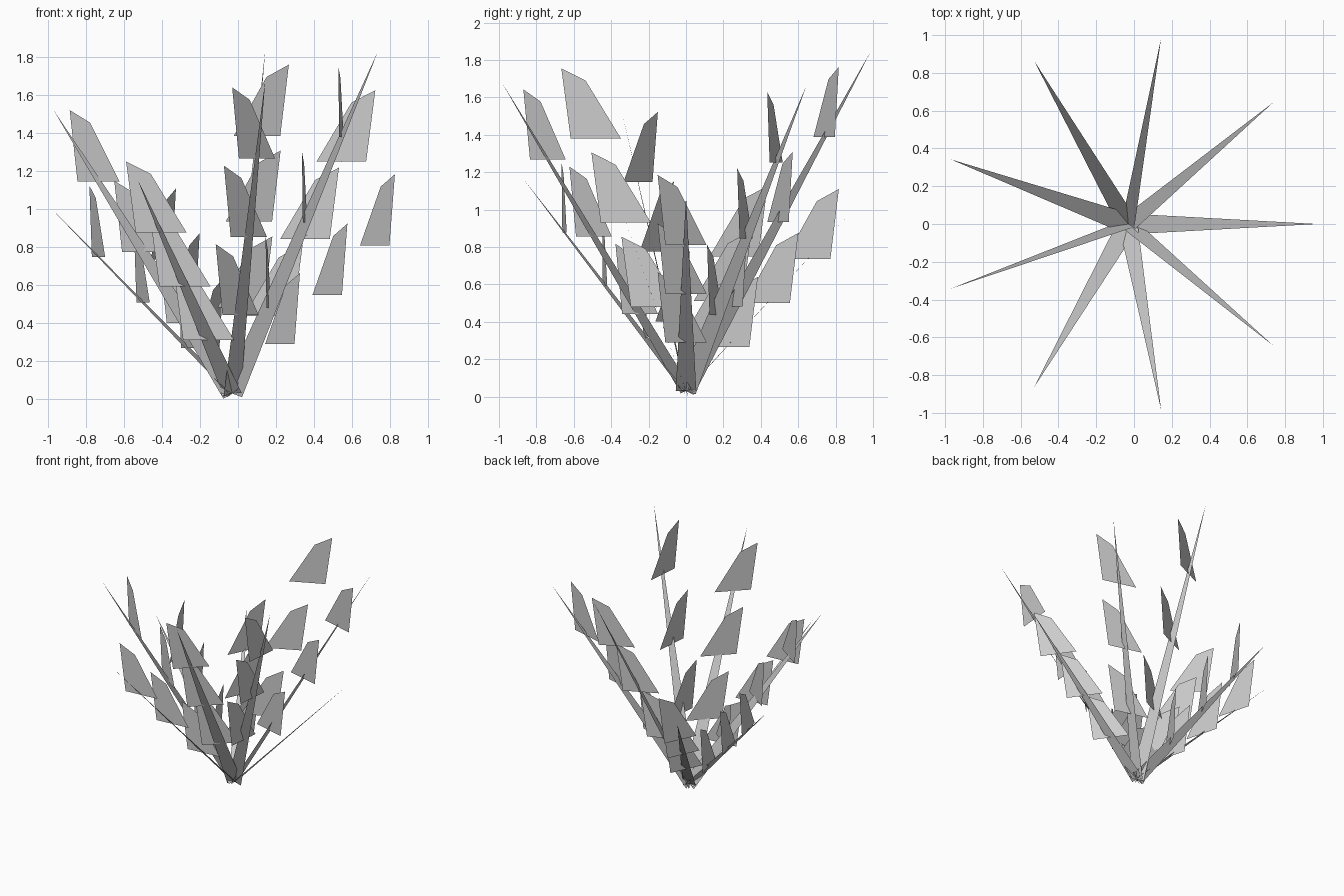
import bpy, math
from mathutils import Vector

if "Cube" in bpy.data.objects:
    bpy.data.objects.remove(bpy.data.objects["Cube"])

BASE = Vector((-0.03, 0.0, 0.03))
HALF_W = 0.055
# tip height and twist (degrees) of each blade, every 40 degrees round the plant
BLADES = [(1.07, 0), (1.66, -35), (1.84, -50), (0.97, -23), (0.99, 0),
          (1.52, 62), (1.16, 6), (1.68, 25), (1.83, -46)]
# leaflet outline in its own upright plane (sideways, up)
LEAFLET = [(-0.135, 0), (0.135, 0), (0.185, 0.375), (0.055, 0.31)]


def add_mesh(name, verts, faces):
    mesh = bpy.data.meshes.new(name)
    mesh.from_pydata([tuple(v) for v in verts], [], faces)
    mesh.update()
    ob = bpy.data.objects.new(name, mesh)
    bpy.context.collection.objects.link(ob)
    return ob


for i, (height, twist) in enumerate(BLADES):
    phi = math.radians(40 * i)
    tip = Vector((BASE.x + math.cos(phi), math.sin(phi), height))
    if i == 0:
        tip.x = 0.97
    along = tip - BASE

    # long tapering blade, twisted about its own length
    side = Vector((-math.sin(phi), math.cos(phi), 0))
    normal = side.cross(along).normalized()
    t = math.radians(twist)
    s = (side * math.cos(t) - normal * math.sin(t)) * HALF_W
    add_mesh(f"blade_{i + 1}", [BASE - s, BASE + s, tip], [(0, 1, 2)])

    # three upright leaflets along the blade
    a = phi - math.radians(55)
    u = Vector((math.cos(a), math.sin(a), 0))
    verts, faces = [], []
    for k in (0.25, 0.5, 0.75):
        n = len(verts)
        p = BASE + along * k
        verts += [p + u * x + Vector((0, 0, z)) for x, z in LEAFLET]
        faces.append((n, n + 1, n + 2, n + 3))
    add_mesh(f"leaflets_{i + 1}", verts, faces)
